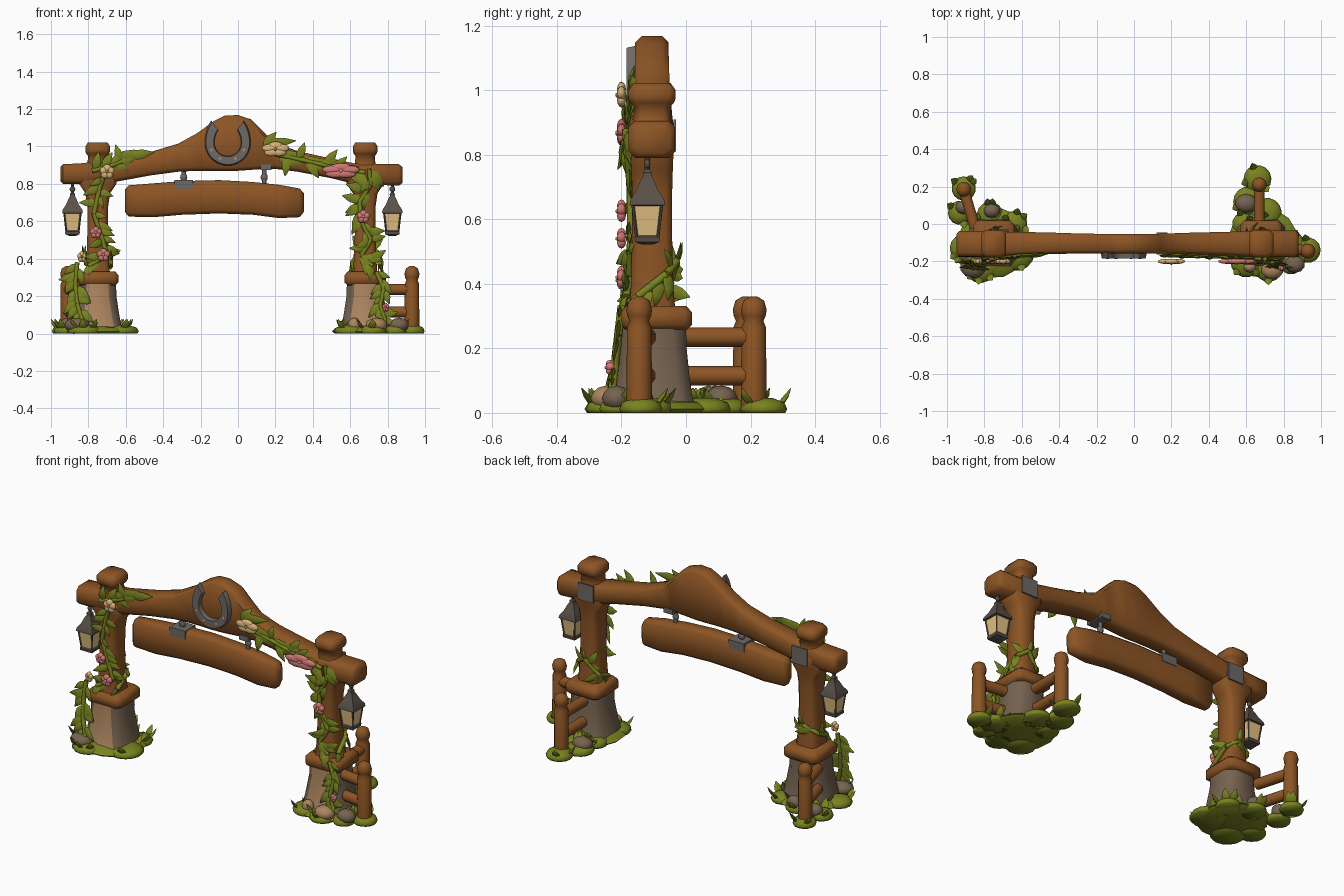
import bpy, bmesh, math, random
from mathutils import Vector, Matrix

random.seed(4)
if "Cube" in bpy.data.objects:
    bpy.data.objects.remove(bpy.data.objects["Cube"])


def material(name, *rgb):
    m = bpy.data.materials.new(name)
    m.use_nodes = True
    m.diffuse_color = (*rgb, 1)
    m.node_tree.nodes["Principled BSDF"].inputs["Base Color"].default_value = (*rgb, 1)
    return m


WOOD = material("brown wood", .265, .09, .018)
GREEN = material("olive leaf", .19, .225, .014)
STONE = material("grey brown stone", .18, .125, .08)
TAN = material("tan stone", .42, .235, .115)
IRON = material("grey iron", .155, .14, .13)
FRAME = material("dark lantern metal", .1, .08, .065)
GLASS = material("warm glass", .78, .53, .23)
PINK = material("pink petal", .64, .19, .18)
CREAM = material("cream petal", .7, .46, .19)


def finish(name, bm, *mats, angle=50):
    bmesh.ops.recalc_face_normals(bm, faces=bm.faces)
    me = bpy.data.meshes.new(name)
    bm.to_mesh(me)
    bm.free()
    for m in mats:
        me.materials.append(m)
    me.shade_smooth()
    me.set_sharp_from_angle(angle=math.radians(angle))
    ob = bpy.data.objects.new(name, me)
    bpy.context.collection.objects.link(ob)
    return ob


def skin(bm, rings):
    """Bridge rings of points and cap both ends."""
    rings = [[bm.verts.new(p) for p in ring] for ring in rings]
    n = len(rings[0])
    for r, s in zip(rings, rings[1:]):
        for i in range(n):
            bm.faces.new((r[i], r[(i + 1) % n], s[(i + 1) % n], s[i]))
    bm.faces.new(rings[0])
    bm.faces.new(rings[-1])


def loft(name, axis, rows, mats, c=.02):
    """Chamfered rectangles (t, a0, a1, b0, b1) along x or z."""
    bm = bmesh.new()
    rings = []
    for t, a0, a1, b0, b1 in rows:
        ab = [(a0 + c, b0), (a1 - c, b0), (a1, b0 + c), (a1, b1 - c),
              (a1 - c, b1), (a0 + c, b1), (a0, b1 - c), (a0, b0 + c)]
        rings.append([(t, a, b) if axis == "x" else (a, b, t) for a, b in ab])
    skin(bm, rings)
    return finish(name, bm, *mats)


def lathe(bm, x, y, profile, n=12, turn=0):
    skin(bm, [[(x + r * math.cos(turn + math.tau * i / n), y + r * math.sin(turn + math.tau * i / n), z)
               for i in range(n)] for r, z in profile])


def rod(bm, a, b, r, n=8):
    a, b = Vector(a), Vector(b)
    m = Matrix.Translation((a + b) / 2) @ (b - a).to_track_quat("Z", "Y").to_matrix().to_4x4()
    bmesh.ops.create_cone(bm, cap_ends=True, segments=n, radius1=r, radius2=r, depth=(b - a).length, matrix=m)


def lump(bm, p, size, index=0, sub=2):
    before = set(bm.faces)
    bmesh.ops.create_icosphere(bm, subdivisions=sub, radius=1,
                               matrix=Matrix.Translation(p) @ Matrix.Diagonal((*size, 1)))
    for f in set(bm.faces) - before:
        f.material_index = index


def box(name, p, size, mat):
    bm = bmesh.new()
    bmesh.ops.create_cube(bm, size=1, matrix=Matrix.Translation(p) @ Matrix.Diagonal((*size, 1)))
    return finish(name, bm, mat, angle=30)


def leaf(bm, p, d, n, length, width):
    """Plump leaf with a blunt base and a drooping tip."""
    p, d, n = Vector(p), Vector(d).normalized(), Vector(n)
    side = d.cross(n).normalized() * width / 2
    up = side.cross(d).normalized() * width * .2
    rings = []
    for t, s, droop in ((0, .3, 0), (.3, .95, 0), (.6, .8, .02), (1, .08, .1)):
        mid = p + d * length * t - n * length * droop
        rings.append([mid + side * s, mid + up * s, mid - side * s, mid - up * s])
    skin(bm, rings)


def ivy(name, path, count, size, axis=None):
    """Stem along a path with leaves facing away from the post axis, or forward."""
    bm = bmesh.new()
    pts = [Vector(p) for p in path]
    for a, b in zip(pts, pts[1:]):
        rod(bm, a, b, .013, 6)
    for k in range(count):
        t = (k + random.random()) / count * (len(pts) - 1)
        i = int(t)
        p = pts[i].lerp(pts[i + 1], t - i)
        n = Vector((p.x - axis[0], p.y - axis[1], 0)).normalized() if axis else Vector((0, -1, 0))
        along = (pts[i + 1] - pts[i]).normalized()
        d = along * random.uniform(0, 1) + along.cross(n) * random.choice((-1, 1)) * random.uniform(.3, .8) + n * .12
        s = size * random.uniform(.8, 1.2)
        leaf(bm, p, d, n, s, s * .5)
    return finish(name, bm, GREEN, angle=75)


# Arched beam with thick rounded ends
loft("arched_beam", "x", [
    (-.95, -.155, -.055, .815, .89), (-.935, -.175, -.038, .8, .905), (-.84, -.175, -.038, .8, .91),
    (-.66, -.17, -.042, .81, .93), (-.47, -.162, -.045, .845, .97), (-.32, -.158, -.05, .865, 1.015),
    (-.22, -.158, -.052, .87, 1.07), (-.13, -.158, -.054, .87, 1.135), (-.07, -.158, -.054, .868, 1.165),
    (0, -.158, -.054, .87, 1.168), (.07, -.158, -.054, .875, 1.145), (.14, -.158, -.052, .88, 1.075),
    (.2, -.16, -.05, .88, 1.02), (.32, -.162, -.046, .865, .975), (.5, -.168, -.042, .83, .935),
    (.62, -.175, -.038, .8, .91), (.86, -.178, -.034, .79, .905), (.88, -.16, -.05, .805, .89)], [WOOD])

# Hanging board
loft("hanging_board", "x", [
    (-.605, -.125, -.085, .65, .77), (-.585, -.145, -.065, .625, .792), (-.45, -.15, -.06, .622, .803),
    (-.3, -.15, -.06, .635, .815), (-.1, -.15, -.06, .642, .82), (.08, -.15, -.06, .635, .81),
    (.22, -.15, -.06, .617, .795), (.33, -.145, -.065, .622, .775), (.352, -.125, -.085, .65, .75)], [WOOD])

for side, x in (("right", -.75), ("left", .68)):
    # Post flaring into the beam, with a necked cap
    loft(side + "_post", "z", [(z, x - w, x + w, -.105 - d, -.105 + d) for z, w, d in (
        (.28, .068, .075), (.4, .06, .065), (.55, .055, .062), (.68, .056, .062), (.75, .066, .064),
        (.8, .1, .066), (.86, .1, .066), (.9, .055, .058), (.95, .052, .056), (.962, .062, .068),
        (.975, .066, .073), (1.0, .066, .073), (1.022, .052, .058))], [WOOD])
    # Square collar
    loft(side + "_collar", "z", [(z, x - w, x + w, -.092 - w, -.092 + w) for z, w in (
        (.258, .095), (.272, .11), (.312, .11), (.332, .093))], [WOOD])
    # Stone plinth, tan on the front
    plinth = loft(side + "_plinth", "z", [(z, x - w, x + w, -.1 - d, -.1 + d) for z, w, d in (
        (.01, .135, .13), (.06, .122, .118), (.12, .112, .11), (.2, .1, .102), (.268, .098, .1))],
        [STONE, TAN], c=.04)
    for f in plinth.data.polygons:
        if f.normal.y < -.85:
            f.material_index = 1
    # Iron plate behind the joint
    box(side + "_joint_plate", (x + .03 * (x < 0), -.0345, .86), (.1, .008, .1), IRON)

    # Hanging lantern with a bell roof, corner struts and a footed base
    lx, ly, q = (-.885 if x < 0 else .825), -.12, math.pi / 4
    bm = bmesh.new()
    lathe(bm, lx, ly, [(.06, .64), (.078, .645), (.074, .662), (.048, .69), (.03, .72), (.018, .735),
                       (.02, .745), (.01, .755)], 4, q)
    lathe(bm, lx, ly, [(.025, .522), (.054, .53), (.056, .545), (.046, .552)], 4, q)
    for sx in (-1, 1):
        for sy in (-1, 1):
            rod(bm, (lx + sx * .033, ly + sy * .033, .545), (lx + sx * .045, ly + sy * .045, .65), .005, 6)
    rod(bm, (lx, ly, .74), (lx, ly, .815), .008)
    lump(bm, (lx, ly, .772), (.016, .01, .016))
    finish(side + "_lantern_frame", bm, FRAME, angle=40)
    bm = bmesh.new()
    lathe(bm, lx, ly, [(.048, .546), (.065, .648)], 4, q)
    finish(side + "_lantern_glass", bm, GLASS, angle=30)

# Fence posts with round heads, and their rails
for name, x, y, rx, ry in (("right_fence", -.91, .185, -.85, -.02), ("left_back_fence", .67, .21, .67, -.02),
                           ("left_side_fence", .93, -.145, .76, -.12)):
    bm = bmesh.new()
    lathe(bm, x, y, [(.04, .01), (.038, .265), (.03, .285), (.037, .3), (.04, .32), (.032, .348), (.012, .36)])
    for z in (.115, .235):
        rod(bm, (x, y, z), (rx, ry, z), .03, 10)
    finish(name, bm, WOOD)

# Horseshoe, open at the top
bm = bmesh.new()
rings = []
for k in range(21):
    a = math.radians(-225 + 270 * k / 20)
    lift = 1.35 if math.sin(a) > 0 else 1
    rings.append([(-.055 + r * math.cos(a), y, 1.02 + r * lift * math.sin(a))
                  for r, y in ((.07, -.15), (.075, -.184), (.117, -.184), (.125, -.15))])
skin(bm, rings)
finish("horseshoe", bm, IRON, angle=40)
bm = bmesh.new()
for a in (-155, -115, -65, -25):
    a = math.radians(a)
    lump(bm, (-.055 + .096 * math.cos(a), -.184, 1.02 + .096 * math.sin(a)), (.01, .004, .01), sub=1)
finish("horseshoe_nails", bm, TAN)

# Board hangers
for name, x in (("right_hanger", -.29), ("left_hanger", .14)):
    bm = bmesh.new()
    rod(bm, (x, -.105, .79), (x, -.105, .885), .012)
    lump(bm, (x, -.105, .835), (.02, .014, .022))
    finish(name, bm, IRON)
box("right_hanger_strap", (-.29, -.105, .795), (.1, .096, .05), IRON)
box("left_hanger_strap", (.15, -.105, .888), (.06, .118, .03), IRON)

# Grass mounds with pointed tufts
mounds = {"right": [(-.91, .19, .065), (-.93, .06, .065), (-.77, .05, .07), (-.64, 0, .07), (-.63, -.15, .1),
                    (-.82, -.22, .095), (-.91, -.13, .075), (-.75, -.1, .19)],
          "left": [(.66, .24, .075), (.61, .12, .08), (.71, .06, .08), (.59, 0, .065), (.93, -.14, .068),
                   (.84, -.12, .08), (.6, -.2, .085), (.72, -.235, .075), (.84, -.21, .06), (.69, -.1, .19)]}
for side, spots in mounds.items():
    bm = bmesh.new()
    for x, y, r in spots:
        lathe(bm, x, y, [(r * .92, 0), (r, .012), (r * .88, .032), (r * .4, .046)], 14, random.random())
        for k in range(3):
            a = random.uniform(0, math.tau)
            out = Vector((math.cos(a), math.sin(a), 0))
            leaf(bm, Vector((x, y, .02)) + out * r * .65, out * .6 + Vector((0, 0, .7)), out, .075, .045)
    finish(side + "_grass", bm, GREEN, angle=75)

# Loose stones
bm = bmesh.new()
for x, y, r, i in ((-.91, .09, .045, 0), (-.76, .07, .045, 0), (-.86, -.23, .07, 0), (.6, .11, .06, 0),
                   (.86, -.215, .055, 0), (.74, -.245, .06, 1), (.62, -.23, .035, 1)):
    lump(bm, (x, y, .045), (r, r * .85, .04), i)
finish("loose_stones", bm, STONE, TAN, angle=60)

# Ivy on posts, plinths and beam
R, L = (-.75, -.105), (.68, -.105)
ivy("right_post_ivy", [(-.7, -.18, .9), (-.74, -.175, .78), (-.77, -.172, .64), (-.73, -.172, .52),
                       (-.7, -.17, .42), (-.8, -.18, .36)], 16, .09, R)
ivy("right_wrap_ivy", [(-.81, -.16, .37), (-.82, -.06, .42), (-.74, -.03, .46), (-.68, -.07, .42),
                       (-.68, -.16, .36)], 9, .085, R)
ivy("right_plinth_ivy", [(-.86, -.19, .38), (-.87, -.2, .27), (-.86, -.22, .16), (-.83, -.24, .06)], 15, .1)
ivy("left_post_ivy", [(.7, -.185, .88), (.71, -.18, .8), (.65, -.172, .7), (.66, -.172, .6), (.71, -.172, .5),
                      (.66, -.175, .42), (.72, -.185, .36)], 22, .1, L)
ivy("left_wrap_ivy", [(.62, -.16, .34), (.61, -.06, .38), (.69, -.03, .47), (.75, -.06, .43),
                      (.76, -.15, .36)], 11, .085, L)
ivy("left_plinth_ivy", [(.74, -.2, .33), (.78, -.21, .24), (.76, -.22, .15), (.79, -.23, .06)], 13, .09)
ivy("right_beam_ivy", [(-.78, -.18, .87), (-.7, -.178, .89), (-.62, -.172, .92)], 6, .09)
ivy("left_beam_ivy", [(.2, -.168, .96), (.4, -.172, .915), (.55, -.176, .88), (.68, -.185, .86)], 9, .1)

# Broad leaves lying along the beam (x, z, slope, length)
bm = bmesh.new()
for x, z, slope, length in ((.14, 1, 1.2, .1), (.15, 1.015, .1, .16), (.17, .99, -.3, .16), (.2, .965, -.15, .2),
                            (.22, .93, -.1, .18), (.33, .93, -.15, .2), (.36, .9, -.05, .16), (.48, .9, -.1, .15),
                            (-.68, .9, .35, .18), (-.66, .94, .2, .18), (-.58, .95, .15, .13)):
    leaf(bm, (x, -.17, z), (1, 0, slope), (0, -1, 0), length, .055)
finish("broad_beam_leaves", bm, GREEN, angle=75)

# Flowers: five full petals around a contrasting heart
for name, x, z, r, sx, mats in (
        ("pink_flower_upper", -.76, .54, .03, 1, (PINK, CREAM)), ("pink_flower_lower", -.72, .42, .033, 1, (PINK, CREAM)),
        ("pink_flower_post", .67, .625, .033, 1, (PINK, CREAM)), ("pink_flower_beam", .55, .87, .038, 2.5, (PINK, CREAM)),
        ("cream_flower_corner", -.7, .865, .037, 1, (CREAM, TAN)), ("cream_flower_beam", .2, .985, .038, 1.8, (CREAM, TAN)),
        ("cream_flower_collar", -.835, .41, .028, .8, (CREAM, TAN)), ("pink_bud", .79, .14, .022, .8, (PINK, CREAM))):
    bm = bmesh.new()
    y = -.2 if z > .3 else -.235
    for k in range(5):
        a = math.tau * k / 5 + .3
        lump(bm, (x + r * sx * .5 * math.cos(a), y, z + r * .5 * math.sin(a)), (r * sx * .6, .014, r * .6))
    lump(bm, (x, y - .012, z), (r * .25, .007, r * .25), 1, 1)
    finish(name, bm, *mats)
